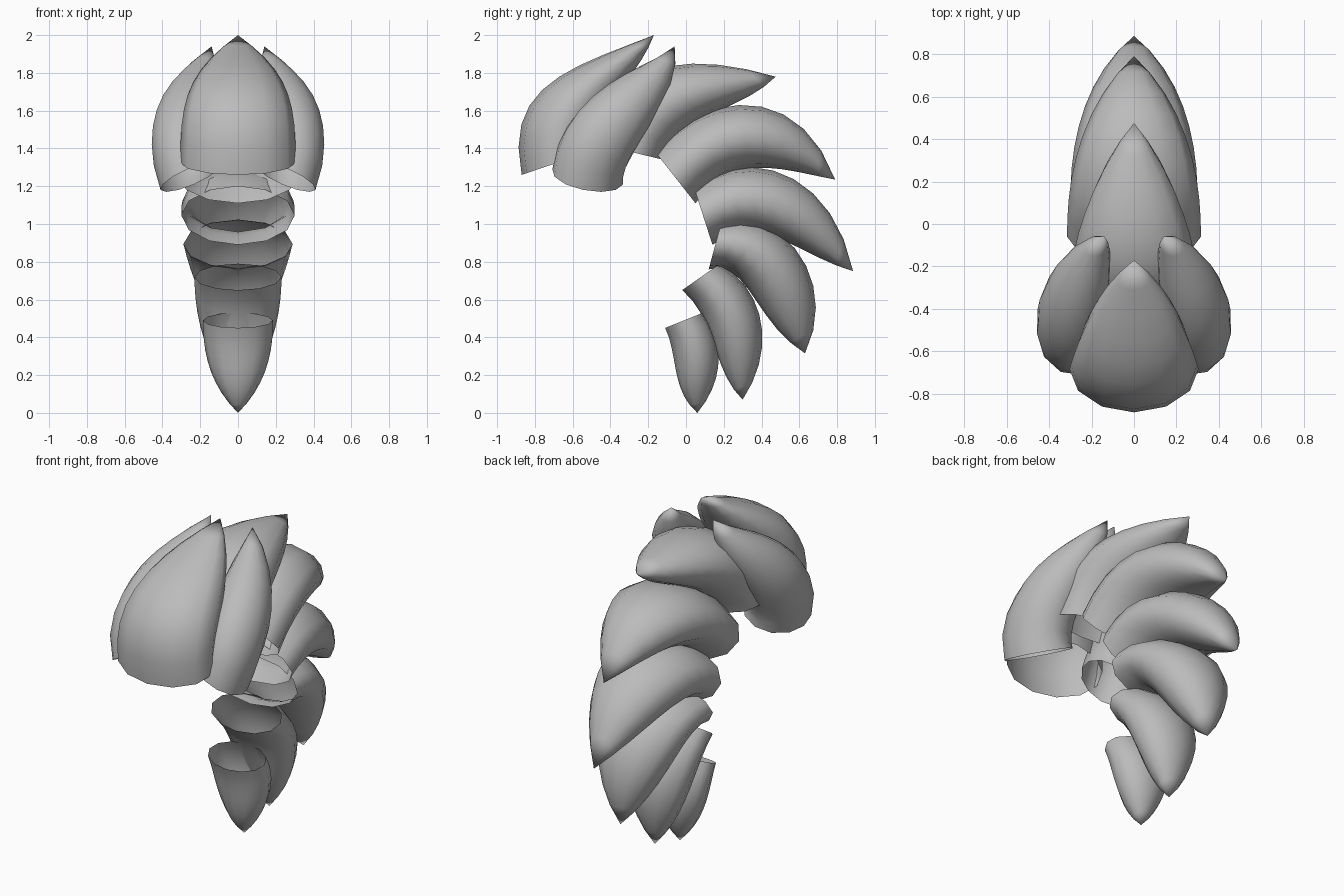
import bpy
import bmesh
import math
from mathutils import Vector

cube = bpy.data.objects.get("Cube")
if cube:
    bpy.data.objects.remove(cube, do_unlink=True)

SIDES = 12
STEPS = 9

grey = bpy.data.materials.new("soft_grey")
grey.use_nodes = True
shade = (0.5, 0.5, 0.5, 1)
grey.diffuse_color = shade
grey.node_tree.nodes["Principled BSDF"].inputs["Base Color"].default_value = shade


def bezier(points, t):
    """Point on a cubic curve."""
    a, b, c, d = points
    s = 1 - t
    return a * s**3 + b * 3 * s * s * t + c * 3 * s * t * t + d * t**3


def build_lock(name, outer, inner, width, mirrored=False):
    """Open-based, pointed tube swept between an outer and an inner curve."""
    outer = [Vector(p) for p in outer]
    inner = [Vector(p) for p in inner] + [outer[-1]]

    def centre(t):
        return (bezier(outer, t) + bezier(inner, t)) / 2

    bm = bmesh.new()
    rings = []
    for i in range(STEPS):
        t = i / STEPS
        mid = centre(t)
        thick = bezier(outer, t) - mid
        along = centre(t + 1 / STEPS) - mid
        side = along.cross(thick).normalized() * width * (1 - t**2.5)
        ring = []
        for k in range(SIDES):
            angle = math.tau * k / SIDES
            ring.append(bm.verts.new(mid + thick * math.cos(angle) + side * math.sin(angle)))
        rings.append(ring)
    tip = bm.verts.new(outer[-1])
    for k in range(SIDES):
        n = (k + 1) % SIDES
        for low, high in zip(rings, rings[1:]):
            bm.faces.new((low[k], low[n], high[n], high[k]))
        bm.faces.new((rings[-1][k], rings[-1][n], tip))
    if mirrored:
        for v in bm.verts:
            v.co.x = -v.co.x
    bmesh.ops.recalc_face_normals(bm, faces=bm.faces)
    for face in bm.faces:
        face.smooth = True
    mesh = bpy.data.meshes.new(name)
    bm.to_mesh(mesh)
    bm.free()
    mesh.materials.append(grey)
    obj = bpy.data.objects.new(name, mesh)
    bpy.context.collection.objects.link(obj)


def centre_lock(name, width, outer, inner):
    """Lock lying on the middle plane, given by (y, z) points."""
    build_lock(name, [(0, *p) for p in outer], [(0, *p) for p in inner], width)


# Front lock and the chain of locks running over and down the back
centre_lock("front_lock", 0.305,
            outer=[(-.87, 1.26), (-.97, 1.74), (-.6, 1.83), (-.17, 2)],
            inner=[(-.49, 1.39), (-.48, 1.6), (-.24, 1.8)])
centre_lock("crown_lock", 0.3,
            outer=[(-.45, 1.42), (-.4, 1.87), (0, 1.92), (.475, 1.78)],
            inner=[(-.12, 1.34), (0, 1.6), (.3, 1.6)])
centre_lock("upper_back_lock", 0.315,
            outer=[(-.17, 1.39), (.1, 1.71), (.6, 1.76), (.79, 1.235)],
            inner=[(.05, 1.11), (.25, 1.39), (.5, 1.29)])
centre_lock("middle_back_lock", 0.3,
            outer=[(.04, 1.2), (.3, 1.41), (.77, 1.31), (.885, .75)],
            inner=[(.14, .89), (.38, 1.08), (.6, .83)])
centre_lock("lower_back_lock", 0.29,
            outer=[(.19, 1.02), (.54, 1.08), (.81, .68), (.63, .315)],
            inner=[(.12, .76), (.33, .82), (.36, .48)])
centre_lock("nape_lock", 0.23,
            outer=[(.18, .79), (.42, .65), (.48, .34), (.3, .07)],
            inner=[(-.02, .65), (.16, .5), (.14, .22)])
centre_lock("tail_lock", 0.185,
            outer=[(.09, .53), (.2, .38), (.21, .18), (.06, 0)],
            inner=[(-.11, .45), (-.04, .3), (-.08, .12)])

# Mirrored pair beside the front lock
for label, flip in (("left", False), ("right", True)):
    build_lock(label + "_side_lock",
               outer=[(.38, -.45, 1.17), (.53, -.48, 1.48), (.45, -.23, 1.72), (.14, -.06, 1.94)],
               inner=[(.12, -.59, 1.33), (.14, -.56, 1.5), (.07, -.1, 1.7)],
               width=0.2, mirrored=flip)
